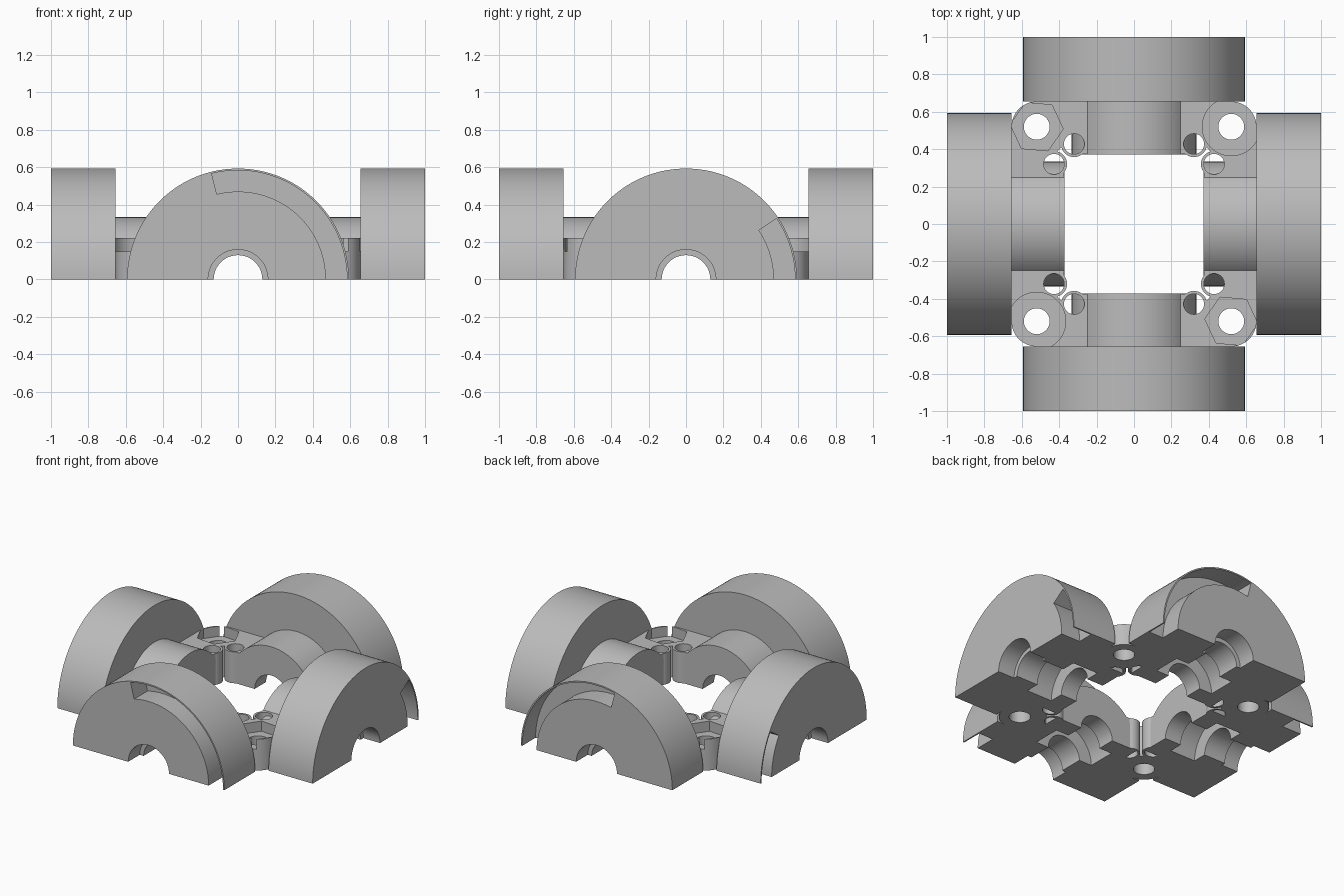
import bpy, bmesh, math
from math import cos, sin, radians

cube = bpy.data.objects.get("Cube")
if cube:
    bpy.data.objects.remove(cube)

GREY = (0.5, 0.5, 0.5, 1)
mat = bpy.data.materials.new("plain grey")
mat.use_nodes = True
mat.diffuse_color = GREY
mat.node_tree.nodes["Principled BSDF"].inputs["Base Color"].default_value = GREY


def arc(r, a0, a1, n=48, cu=0, cv=0):
    """Points on an arc, angles in degrees."""
    steps = [radians(a0 + (a1 - a0) * i / n) for i in range(n + 1)]
    return [(cu + r * cos(a), cv + r * sin(a)) for a in steps]


def circle(r, cu=0, cv=0, n=48, start=0):
    return arc(r, start, start + 360, n, cu, cv)[:-1]


def prism(name, outline, d0, d1, place):
    """Extrude an outline (u, v) from depth d0 to d1; place maps to x, y, z."""
    bm = bmesh.new()
    rings = [[bm.verts.new(place(u, v, d)) for u, v in outline] for d in (d0, d1)]
    n = len(outline)
    for ring in rings:
        bm.faces.new(ring)
    for i in range(n):
        j = (i + 1) % n
        bm.faces.new((rings[0][i], rings[0][j], rings[1][j], rings[1][i]))
    bmesh.ops.recalc_face_normals(bm, faces=bm.faces)
    mesh = bpy.data.meshes.new(name)
    bm.to_mesh(mesh)
    bm.free()
    obj = bpy.data.objects.new(name, mesh)
    bpy.context.collection.objects.link(obj)
    return obj


def finish(obj, unions=(), cuts=()):
    """Bake the booleans, then shade and colour the part."""
    for op, tools in (("UNION", unions), ("DIFFERENCE", cuts)):
        for tool in tools:
            tool.hide_render = True
            mod = obj.modifiers.new("bool", "BOOLEAN")
            mod.operation, mod.object, mod.solver = op, tool, "EXACT"
    deps = bpy.context.evaluated_depsgraph_get()
    mesh = bpy.data.meshes.new_from_object(obj.evaluated_get(deps))
    obj.modifiers.clear()
    obj.data = mesh
    for tool in (*unions, *cuts):
        bpy.data.objects.remove(tool)
    mesh.materials.clear()
    mesh.materials.append(mat)
    bpy.ops.object.select_all(action="DESELECT")
    obj.select_set(True)
    bpy.context.view_layer.objects.active = obj
    bpy.ops.object.shade_smooth_by_angle(angle=radians(30))


# Four half wheels with hubs, stepped bores and an open arc groove on the face
def half_wheel(name, place, groove_end):
    wheel = prism(name, arc(0.593, 0, 180, 72), 0.655, 1.0, place)
    hub = prism("hub", arc(0.333, 0, 180), 0.372, 0.7, place)
    bore = prism("bore", circle(0.13), 0.2, 1.2, place)
    face_bore = prism("face_bore", circle(0.16), 0.87, 1.2, place)
    pocket = prism("pocket", circle(0.23), 0.5, 0.7, place)
    ring = arc(0.47, -10, groove_end) + arc(0.583, groove_end, -10)
    groove = prism("groove", ring, 0.85, 1.2, place)
    finish(wheel, [hub], [bore, face_bore, pocket, groove])


half_wheel("front_wheel", lambda u, v, d: (u, -d, v), 104)
half_wheel("back_wheel", lambda u, v, d: (u, d, v), 104)
half_wheel("left_wheel", lambda u, v, d: (d, u, v), 34)
half_wheel("right_wheel", lambda u, v, d: (-d, u, v), 34)

# Corner plates joining the hubs, with a bolt hole, recess and two pin holes
PIN = (0.32, 0.428)
BOLT = 0.52
half = [(0.245, 0.655), (0.245, 0.373), (0.276, 0.373)]
half += arc(0.07, 232, 345, 16, *PIN)
outline = half + [(v, u) for u, v in reversed(half)]
outline += arc(0.135, 0, 90, 16, BOLT, BOLT)

for side, sx in (("left", 1), ("right", -1)):
    for end, sy in (("front", -1), ("back", 1)):
        def place(u, v, d, sx=sx, sy=sy):
            return (sx * u, sy * v, d)

        plate = prism(f"{end}_{side}_corner_plate", outline, 0, 0.222, place)
        if sx != sy:
            seat = circle(0.142, BOLT, BOLT, 6, 5)
        else:
            seat = circle(0.155, BOLT, BOLT)
        cuts = [
            prism("bolt_hole", circle(0.069, BOLT, BOLT), -0.1, 0.4, place),
            prism("seat", seat, 0.15, 0.4, place),
            prism("pin_hole", circle(0.055, *PIN, 32), -0.1, 0.4, place),
            prism("pin_hole", circle(0.055, *reversed(PIN), 32), -0.1, 0.4, place),
        ]
        finish(plate, cuts=cuts)
